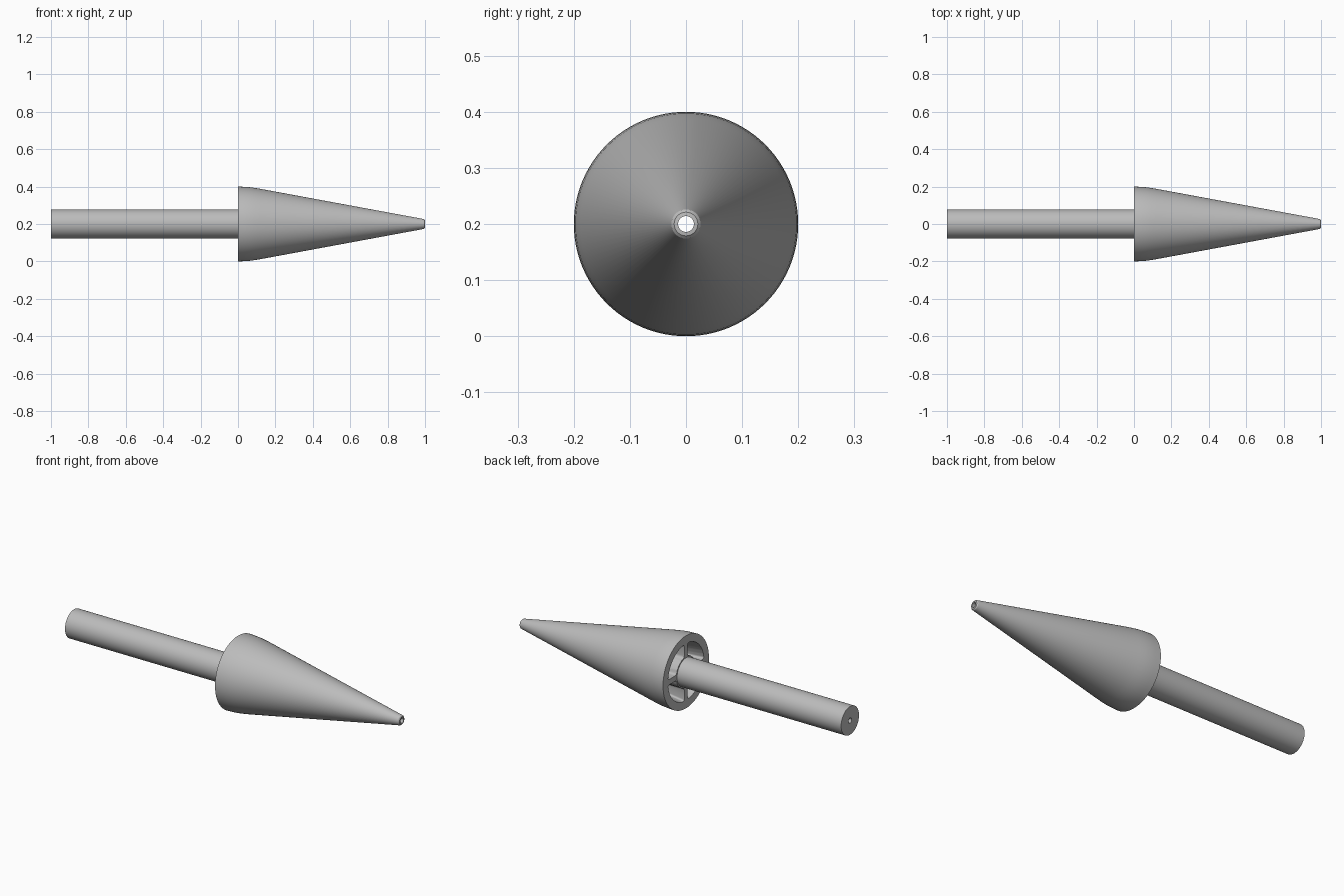
import bpy, bmesh
from math import sin, cos, pi, asin

cube = bpy.data.objects.get("Cube")
if cube:
    bpy.data.objects.remove(cube)

AXIS_Z = 0.2      # height of the long axis
SHAFT_R = 0.078
BORE_R = 0.014
RIB = 0.03        # thickness of the ribs between the pockets

grey = bpy.data.materials.new("plain grey")
grey.use_nodes = True
colour = (0.5, 0.5, 0.5, 1)
grey.diffuse_color = colour
grey.node_tree.nodes["Principled BSDF"].inputs["Base Color"].default_value = colour


def add_object(name, bm):
    bmesh.ops.recalc_face_normals(bm, faces=bm.faces)
    mesh = bpy.data.meshes.new(name)
    bm.to_mesh(mesh)
    bm.free()
    mesh.materials.append(grey)
    obj = bpy.data.objects.new(name, mesh)
    bpy.context.collection.objects.link(obj)
    obj.location.z = AXIS_Z
    return obj


def lathe(name, profile, sides=96):
    """Turn a closed (x, radius) profile around the x axis."""
    bm = bmesh.new()
    rings = []
    for i in range(sides):
        a = 2 * pi * i / sides
        rings.append([bm.verts.new((x, r * cos(a), r * sin(a))) for x, r in profile])
    n = len(profile)
    for i in range(sides):
        p, q = rings[i], rings[(i + 1) % sides]
        for j in range(n):
            k = (j + 1) % n
            bm.faces.new((p[j], p[k], q[k], q[j]))
    return add_object(name, bm)


def add_pocket(bm, start):
    """Tapered quarter pocket with rounded corners."""
    def section(x, outer, inner):
        pts = []
        for r, steps, flip in ((outer, 8, False), (inner, 4, True)):
            gap = asin(RIB / 2 / r)
            angles = [start + gap + (pi / 2 - 2 * gap) * s / steps for s in range(steps + 1)]
            for a in (reversed(angles) if flip else angles):
                pts.append(bm.verts.new((x, r * cos(a), r * sin(a))))
        return pts
    mouth = section(-0.02, 0.16, 0.085)
    floor = section(0.3, 0.118, 0.085)
    bm.faces.new(mouth)
    bm.faces.new(list(reversed(floor)))
    n = len(mouth)
    for i in range(n):
        k = (i + 1) % n
        bm.faces.new((mouth[i], floor[i], floor[k], mouth[k]))
    corners = [bm.edges.get((mouth[i], floor[i])) for i in (0, 8, 9, 13)]
    bmesh.ops.bevel(bm, geom=corners, offset=0.011, offset_type='OFFSET',
                    segments=4, profile=0.5, affect='EDGES')


# Nose cone and shaft turned as one piece with a through bore
body = lathe("nose_cone_and_shaft", [
    (-1, BORE_R), (-1, SHAFT_R), (0, SHAFT_R), (0, 0.2),
    (0.03, 0.199), (0.06, 0.197), (0.09, 0.193), (0.12, 0.188),
    (0.985, 0.028), (0.994, 0.026), (0.999, 0.021), (1, BORE_R)])

# Four pockets in the back of the cone leave a cross of ribs
bm = bmesh.new()
for i in range(4):
    add_pocket(bm, i * pi / 2)
cutter = add_object("pocket_cutter", bm)
cutter.hide_render = True

cut = body.modifiers.new("pockets", 'BOOLEAN')
cut.operation = 'DIFFERENCE'
cut.solver = 'EXACT'
cut.object = cutter

bpy.ops.object.select_all(action='DESELECT')
body.select_set(True)
bpy.context.view_layer.objects.active = body
bpy.ops.object.modifier_apply(modifier="pockets")
bpy.data.objects.remove(cutter)
bpy.ops.object.shade_smooth_by_angle(angle=pi / 6)
